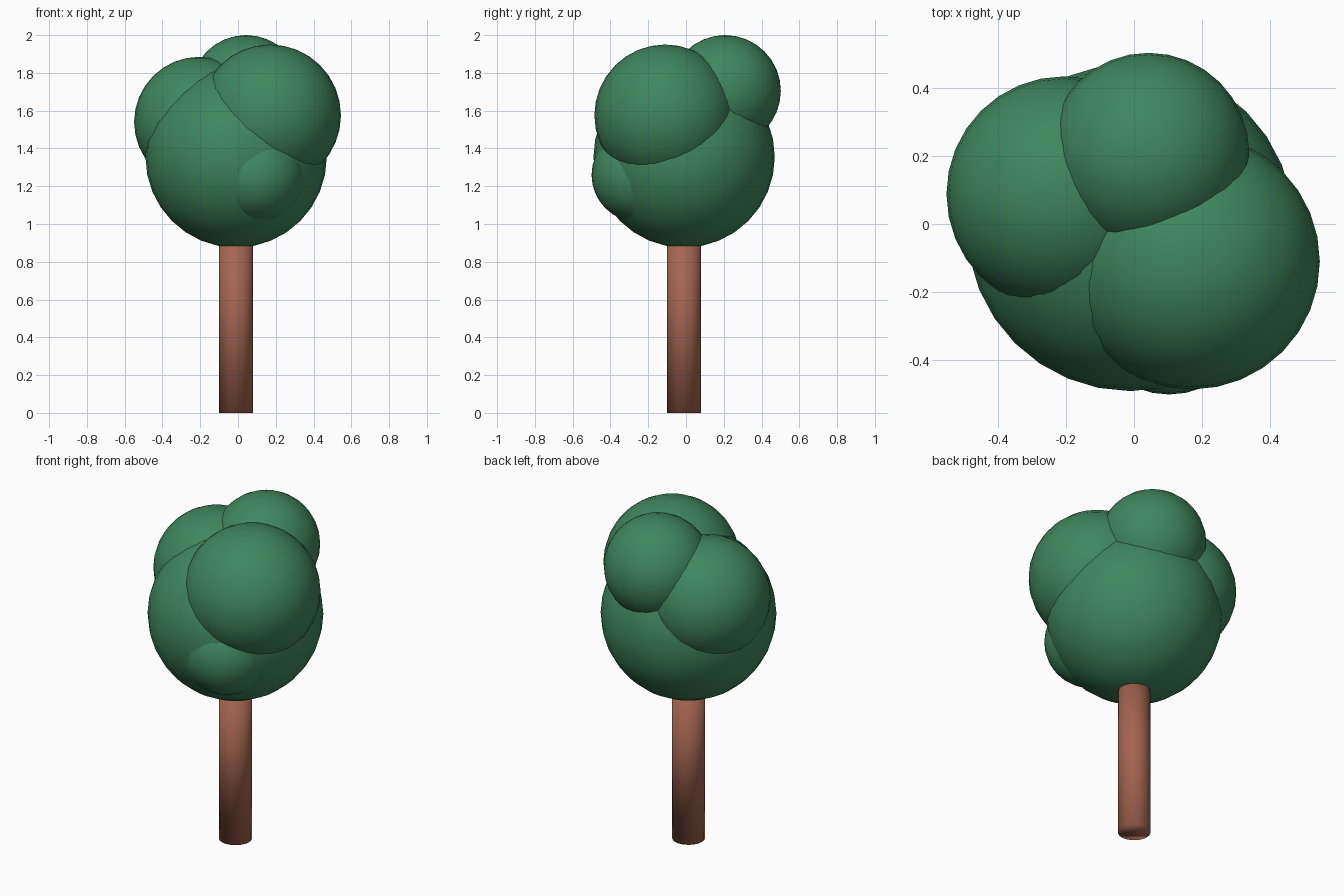
import bpy

if "Cube" in bpy.data.objects:
    bpy.data.objects.remove(bpy.data.objects["Cube"])


def material(name, color):
    mat = bpy.data.materials.new(name)
    mat.diffuse_color = (*color, 1)
    mat.use_nodes = True
    mat.node_tree.nodes["Principled BSDF"].inputs["Base Color"].default_value = mat.diffuse_color
    return mat


def finish(name, mat):
    obj = bpy.context.object
    obj.name = name
    obj.data.materials.append(mat)
    bpy.ops.object.shade_smooth()


bark = material("bark", (0.37, 0.13, 0.08))
leaf = material("leaf", (0.05, 0.24, 0.11))

# Trunk, running up into the foliage
TRUNK_TOP = 1.0
bpy.ops.mesh.primitive_cylinder_add(vertices=32, radius=0.09, depth=TRUNK_TOP,
                                    location=(-0.01, -0.01, TRUNK_TOP / 2))
finish("trunk", bark)

# Overlapping foliage balls: name, centre, radius
foliage = [
    ("foliage_main", (-0.01, -0.01, 1.355), 0.48),
    ("foliage_right", (0.17, -0.11, 1.575), 0.375),
    ("foliage_left", (-0.205, 0.088, 1.54), 0.345),
    ("foliage_top", (0.043, 0.207, 1.705), 0.295),
    ("foliage_front", (0.103, -0.25, 1.26), 0.25),
]
for name, centre, radius in foliage:
    bpy.ops.mesh.primitive_uv_sphere_add(segments=32, ring_count=16,
                                         radius=radius, location=centre)
    finish(name, leaf)
